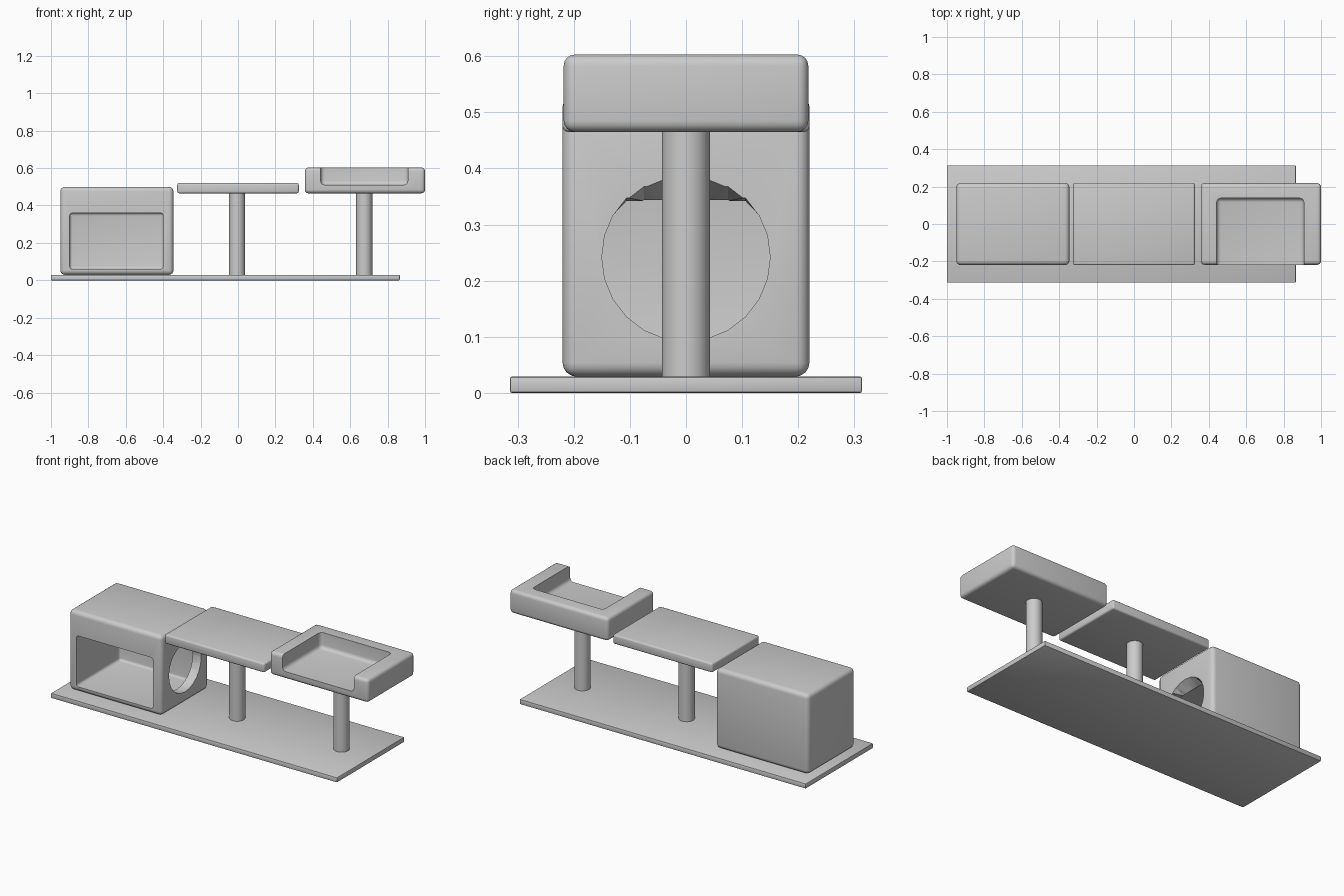
import bpy, bmesh, math
from mathutils import Matrix, Vector

if "Cube" in bpy.data.objects:
    bpy.data.objects.remove(bpy.data.objects["Cube"])


def finish(name, bm):
    me = bpy.data.meshes.new(name)
    bmesh.ops.recalc_face_normals(bm, faces=bm.faces[:])
    bm.to_mesh(me)
    bm.free()
    ob = bpy.data.objects.new(name, me)
    bpy.context.collection.objects.link(ob)
    return ob


def activate(ob):
    bpy.ops.object.select_all(action='DESELECT')
    ob.select_set(True)
    bpy.context.view_layer.objects.active = ob


def smooth(ob):
    activate(ob)
    bpy.ops.object.shade_smooth_by_angle(angle=math.radians(35))
    return ob


def rounded_box(name, lo, hi, r, segs=4):
    lo, hi = Vector(lo), Vector(hi)
    bm = bmesh.new()
    bmesh.ops.create_cube(bm, size=1)
    for v in bm.verts:
        v.co = Vector((lo[i] + (v.co[i] + 0.5) * (hi[i] - lo[i]) for i in range(3)))
    bmesh.ops.bevel(bm, geom=bm.edges[:], offset=r, segments=segs,
                    profile=0.5, affect='EDGES')
    return finish(name, bm)


def post(name, x, z0, z1, r=0.043):
    bm = bmesh.new()
    bmesh.ops.create_cone(bm, cap_ends=True, segments=32, radius1=r, radius2=r,
                          depth=z1 - z0,
                          matrix=Matrix.Translation((x, 0, (z0 + z1) / 2)))
    return smooth(finish(name, bm))


def carve(ob, cutter):
    activate(ob)
    m = ob.modifiers.new("carve", 'BOOLEAN')
    m.operation = 'DIFFERENCE'
    m.solver = 'EXACT'
    m.object = cutter
    bpy.ops.object.modifier_apply(modifier=m.name)
    bpy.data.objects.remove(cutter)


# base board
smooth(rounded_box("base_board", (-1, -0.314, 0), (0.865, 0.314, 0.029), 0.004, 2))

# hideaway box with front opening
box = rounded_box("hideaway_box", (-0.95, -0.22, 0.029), (-0.345, 0.22, 0.5), 0.025)
carve(box, rounded_box("cavity_cutter", (-0.9, -0.4, 0.06), (-0.4, 0.185, 0.36), 0.015))

# round side doorway, its top sloping down to the cavity ceiling
bm = bmesh.new()
bmesh.ops.create_cone(bm, cap_ends=True, segments=24, radius1=0.15, radius2=0.15, depth=0.12,
                      matrix=Matrix.Translation((-0.345, 0, 0.242)) @ Matrix.Rotation(math.pi / 2, 4, 'Y'))
for v in bm.verts:
    if v.co.x < -0.38:
        v.co.z = min(v.co.z, 0.342)
    else:
        v.co.x = -0.335
bmesh.ops.triangulate(bm, faces=[f for f in bm.faces if len(f.verts) == 4])
carve(box, finish("doorway_cutter", bm))
smooth(box)

# middle shelf
smooth(rounded_box("middle_shelf", (-0.325, -0.22, 0.465), (0.325, 0.22, 0.52), 0.01, 3))

# raised tray bed, open at the front
tray = rounded_box("tray_bed", (0.357, -0.218, 0.465), (1.0, 0.218, 0.603), 0.02)
carve(tray, rounded_box("tray_cutter", (0.442, -0.5, 0.51), (0.908, 0.138, 0.8), 0.022))
smooth(tray)

# support posts
for name, x in (("middle_post", -0.005), ("tray_post", 0.675)):
    post(name, x, 0.02, 0.47)
